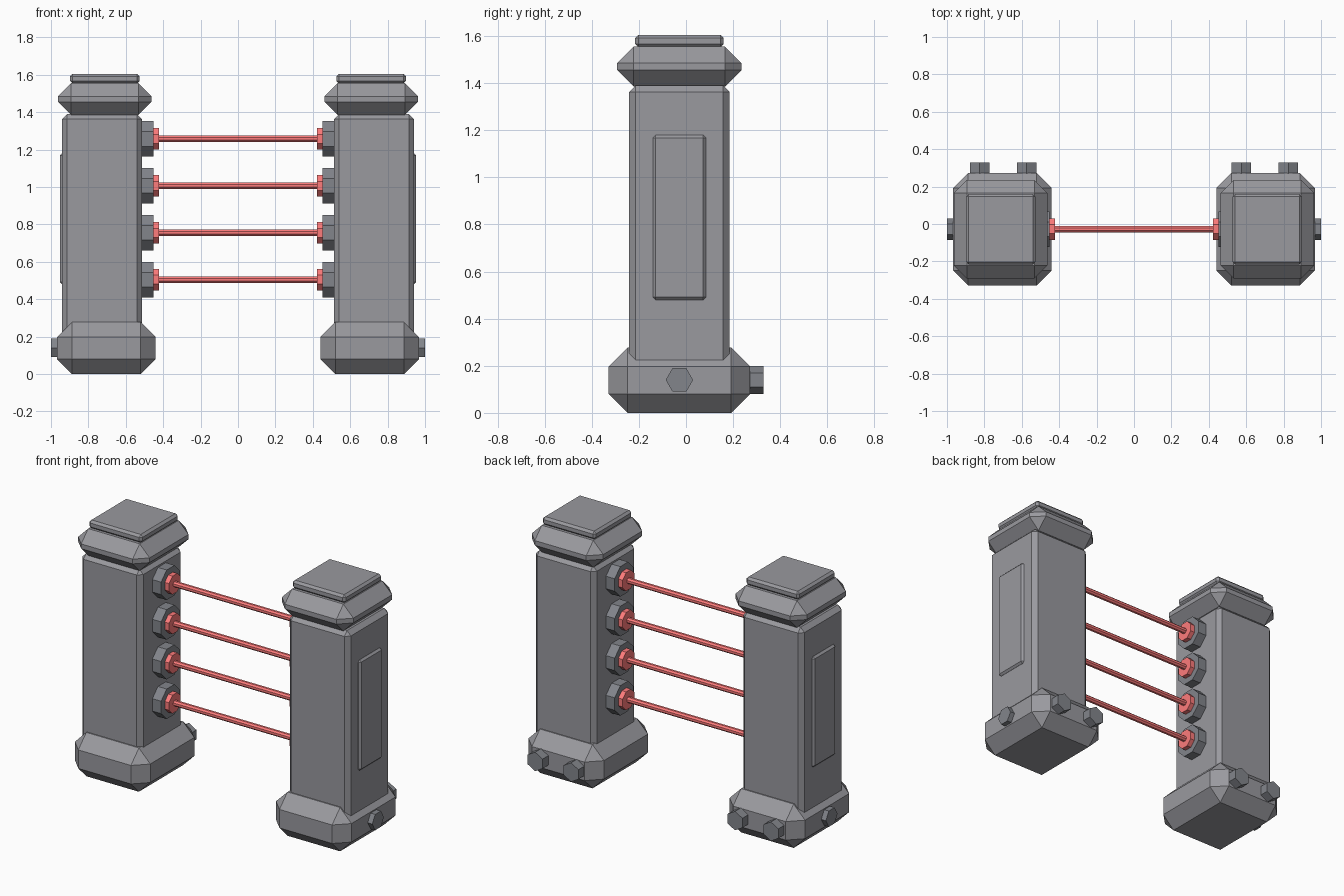
import bpy, bmesh, math
from mathutils import Vector

if "Cube" in bpy.data.objects:
    bpy.data.objects.remove(bpy.data.objects["Cube"])

CY = -0.028  # shared centre line of the posts in y


def material(name, *rgb):
    m = bpy.data.materials.new(name)
    m.diffuse_color = (*rgb, 1)
    m.use_nodes = True
    m.node_tree.nodes["Principled BSDF"].inputs["Base Color"].default_value = m.diffuse_color
    return m


red = material("red", 1.0, 0.20, 0.20)
stone = material("stone_grey", 0.32, 0.32, 0.345)
metal = material("metal_grey", 0.225, 0.235, 0.26)


def finish(name, bm, mirror=True, mat=metal):
    bmesh.ops.recalc_face_normals(bm, faces=bm.faces)
    me = bpy.data.meshes.new(name)
    bm.to_mesh(me)
    bm.free()
    me.materials.append(mat)
    ob = bpy.data.objects.new(name, me)
    bpy.context.collection.objects.link(ob)
    if mirror:
        ob.modifiers.new("mirror", "MIRROR").use_mirror_merge = False
    return ob


def block(name, x, y, z, bevel):
    """Chamfered box given as (min, max) ranges."""
    bm = bmesh.new()
    bmesh.ops.create_cube(bm, size=1)
    for v in bm.verts:
        v.co = Vector([(a + b) / 2 + c * (b - a) for (a, b), c in zip((x, y, z), v.co)])
    bmesh.ops.bevel(bm, geom=bm.edges[:], offset=bevel, segments=1,
                    profile=0.5, affect='EDGES', clamp_overlap=True)
    return finish(name, bm, mat=stone)


def prism(name, axis, start, end, centre, radius, sides, turn=0.0, **kw):
    """Flat-sided bar along x or y; centre is (other horizontal axis, z)."""
    bm = bmesh.new()
    rings = []
    for d in (start, end):
        ring = []
        for i in range(sides):
            a = turn + math.tau * i / sides
            u, w = centre[0] + radius * math.cos(a), centre[1] + radius * math.sin(a)
            ring.append(bm.verts.new((d, u, w) if axis == 'x' else (u, d, w)))
        rings.append(ring)
        bm.faces.new(ring)
    for i in range(sides):
        j = (i + 1) % sides
        bm.faces.new((rings[0][i], rings[0][j], rings[1][j], rings[1][i]))
    return finish(name, bm, **kw)


# Posts: foot, shaft, outer panel, collar and top plate (with a thin neck below it)
block("post_base", (0.440, 0.968), (CY - 0.30, CY + 0.30), (0, 0.277), 0.08)
block("post_shaft", (0.513, 0.94), (CY - 0.213, CY + 0.213), (0.15, 1.39), 0.027)
block("side_panel", (0.90, 0.953), (CY - 0.113, CY + 0.113), (0.48, 1.18), 0.012)
block("post_collar", (0.463, 0.963), (CY - 0.264, CY + 0.264), (1.385, 1.555), 0.07)
block("top_plate", (0.526, 0.898), (CY - 0.188, CY + 0.188), (1.553, 1.605), 0.014)

# Hexagonal bolts on the foot: one outside, two behind
prism("outer_bolt", 'x', 0.93, 1.0, (CY, 0.14), 0.058, 6)
for k, x in enumerate((0.574, 0.825)):
    prism(f"back_bolt_{k}", 'y', 0.23, 0.33, (x, 0.14), 0.06, 6, math.pi / 6)

# Four red bars with octagonal sockets
T = math.pi / 8
K = 1 / math.cos(T)
for k in range(4):
    c = (CY, 0.504 + 0.251 * k)
    prism(f"socket_{k}", 'x', 0.452, 0.55, c, 0.095 * K, 8, T)
    prism(f"red_ring_{k}", 'x', 0.422, 0.47, c, 0.058 * K, 8, T, mat=red)
    prism(f"red_bar_{k}", 'x', -0.45, 0.45, c, 0.017 * K, 8, T, mirror=False, mat=red)
